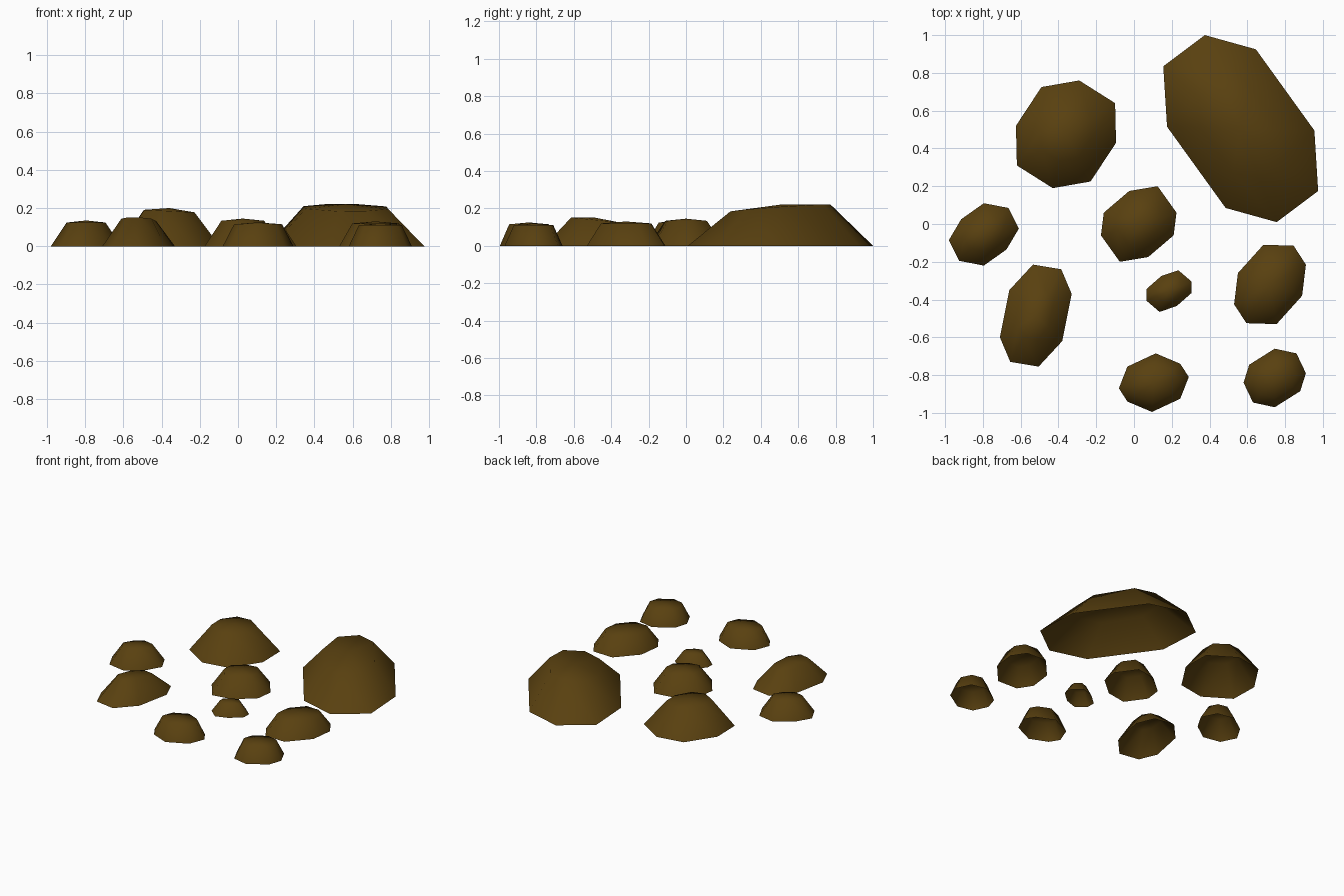
import bpy
import bmesh
from mathutils import Vector

# Remove the default cube
cube = bpy.data.objects.get("Cube")
if cube:
    bpy.data.objects.remove(cube, do_unlink=True)

# Single earthy brown material
soil = bpy.data.materials.new("soil_brown")
soil.use_nodes = True
brown = (0.10, 0.052, 0.005, 1)
soil.diffuse_color = brown
shader = soil.node_tree.nodes["Principled BSDF"]
shader.inputs["Base Color"].default_value = brown
shader.inputs["Roughness"].default_value = 0.9


def mound(name, centre, half_outline, height, crown=0.58, tilt=(0, 0)):
    """Hollow eight-sided dome; the second half of the outline mirrors the first."""
    half = [Vector((x, y, 0)) for x, y in half_outline]
    outline = half + [-p for p in half]
    origin = Vector((*centre, 0))
    slope = Vector((*tilt, 0))
    bm = bmesh.new()

    # Ground ring, raised shoulder ring and centre of the crown
    base = [bm.verts.new(origin + p) for p in outline]
    shoulder = []
    for p in outline:
        q = p * crown
        lift = height * 0.92 + slope.dot(q)
        shoulder.append(bm.verts.new(origin + q + Vector((0, 0, lift))))
    peak = bm.verts.new(origin + Vector((0, 0, height)))

    # Sloping sides and crown, open underneath
    count = len(outline)
    for i in range(count):
        j = (i + 1) % count
        bm.faces.new((base[i], base[j], shoulder[j], shoulder[i]))
        bm.faces.new((shoulder[i], shoulder[j], peak))
    bmesh.ops.recalc_face_normals(bm, faces=bm.faces)
    if peak.normal.z < 0 or sum(f.normal.z for f in bm.faces) < 0:
        bmesh.ops.reverse_faces(bm, faces=bm.faces)
    for face in bm.faces:
        face.smooth = True

    mesh = bpy.data.meshes.new(name)
    bm.to_mesh(mesh)
    bm.free()
    mesh.materials.append(soil)
    obj = bpy.data.objects.new(name, mesh)
    bpy.context.collection.objects.link(obj)
    return obj


# Back row
mound("large_back_mound", (0.565, 0.505),
      [(-0.19, 0.495), (0.08, 0.42), (0.39, -0.01), (0.41, -0.33)],
      height=0.22, crown=0.54, tilt=(0.03, 0.08))
mound("back_right_mound", (-0.36, 0.475),
      [(0.07, 0.285), (0.26, 0.165), (0.265, -0.045), (0.13, -0.25)],
      height=0.2, crown=0.5, tilt=(-0.05, 0))

# Middle row
mound("centre_mound", (0.025, 0),
      [(-0.05, 0.175), (0.1, 0.2), (0.2, 0.06), (0.185, -0.06)],
      height=0.145, crown=0.56)
mound("far_right_mound", (-0.795, -0.055),
      [(0, 0.165), (0.13, 0.14), (0.185, 0.03), (0.12, -0.08)],
      height=0.135, crown=0.55)
mound("small_mound", (0.185, -0.355),
      [(0.05, 0.11), (0.12, 0.05), (0.12, -0.01), (0.04, -0.08)],
      height=0.09, crown=0.55)
mound("left_mound", (0.72, -0.32),
      [(-0.035, 0.21), (0.125, 0.205), (0.19, 0.105), (0.17, -0.06)],
      height=0.13, crown=0.64)

# Front row
mound("long_right_mound", (-0.52, -0.485),
      [(-0.015, 0.27), (0.135, 0.245), (0.19, 0.115), (0.14, -0.135)],
      height=0.15, crown=0.48, tilt=(0, -0.1))
mound("front_mound", (0.105, -0.84),
      [(0.01, 0.155), (0.14, 0.1), (0.185, 0.03), (0.14, -0.085)],
      height=0.125, crown=0.68)
mound("front_left_mound", (0.745, -0.815),
      [(0, 0.155), (0.115, 0.13), (0.165, 0.025), (0.135, -0.07)],
      height=0.12, crown=0.68)
